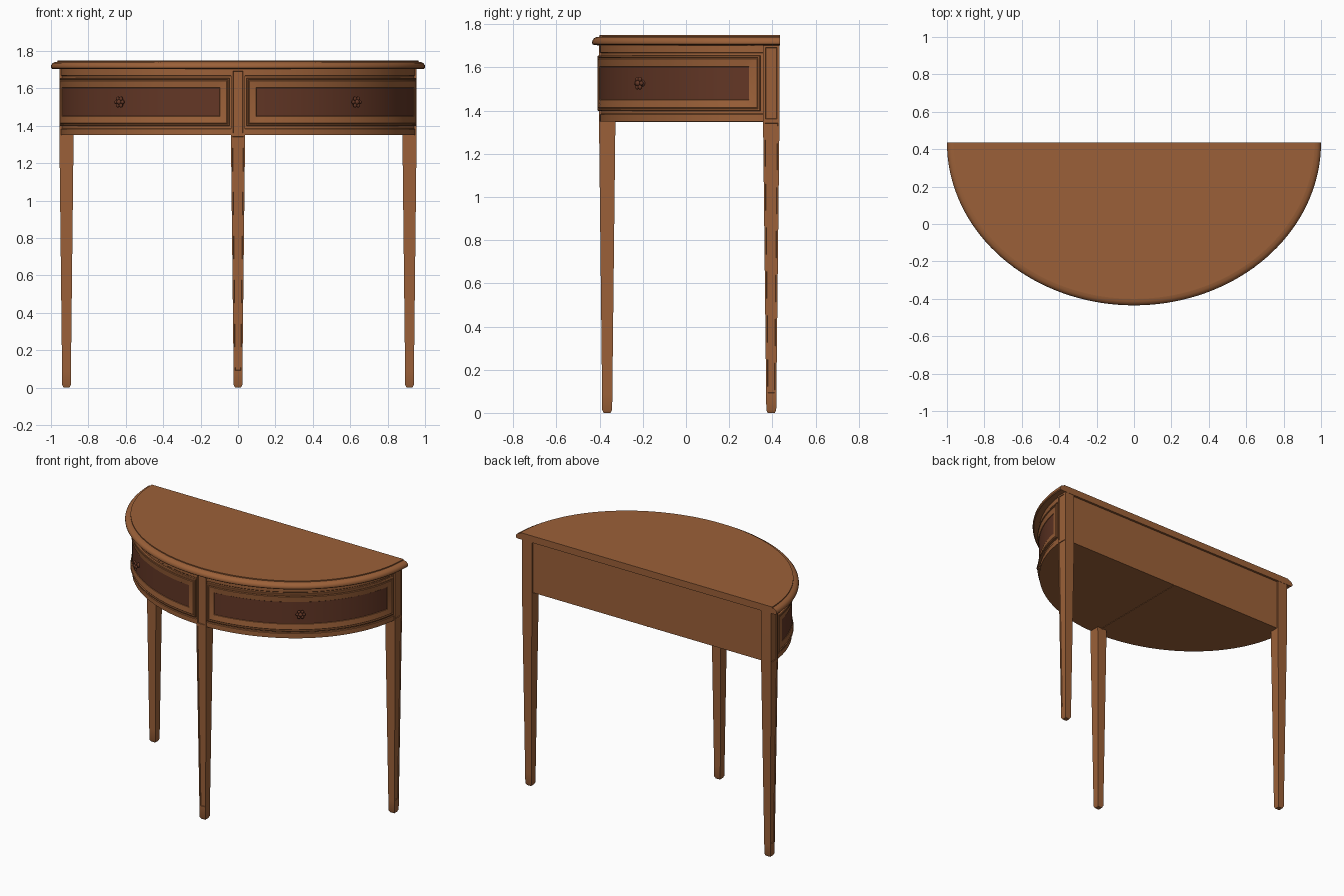
import bpy, bmesh, math
from mathutils import Matrix, Vector

if "Cube" in bpy.data.objects:
    bpy.data.objects.remove(bpy.data.objects["Cube"])


def material(name, col):
    m = bpy.data.materials.new(name)
    m.diffuse_color = (*col, 1)
    m.use_nodes = True
    m.node_tree.nodes["Principled BSDF"].inputs["Base Color"].default_value = m.diffuse_color
    return m


WOOD = material("warm brown wood", (0.33, 0.118, 0.040))
DARK = material("dark red brown wood", (0.125, 0.038, 0.019))
A, B, YC = 0.945, 0.825, 0.43       # half-ellipse of the body


def finish(name, bm, mats, angle=30):
    bmesh.ops.recalc_face_normals(bm, faces=bm.faces)
    me = bpy.data.meshes.new(name)
    bm.to_mesh(me)
    bm.free()
    for m in mats:
        me.materials.append(m)
    for p in me.polygons:
        p.use_smooth = True
    me.set_sharp_from_angle(angle=math.radians(angle))
    ob = bpy.data.objects.new(name, me)
    bpy.context.collection.objects.link(ob)
    return ob


def point(t, o, z, a=A, b=B, yc=YC):
    return ((a + o) * math.sin(t), yc - (b + o) * math.cos(t), z)


def half_solid(name, profile, a, b, yc, tmax=math.pi / 2, n=72):
    """Sweep an (offset, z) edge profile round the half ellipse and cap it."""
    bm = bmesh.new()
    rows = [[bm.verts.new(point(-tmax + 2 * tmax * i / n, o, z, a, b, yc))
             for i in range(n + 1)] for o, z in profile]
    for r0, r1 in zip(rows, rows[1:]):
        for i in range(n):
            bm.faces.new((r0[i], r0[i + 1], r1[i + 1], r1[i]))
    bm.faces.new(rows[0])
    bm.faces.new(rows[-1])
    bm.faces.new([r[0] for r in rows] + [r[-1] for r in reversed(rows)])
    return finish(name, bm, [WOOD])


def box(name, lo, hi):
    bm = bmesh.new()
    bmesh.ops.create_cube(bm, size=1)
    for v in bm.verts:
        v.co = [l + (h - l) * (c + 0.5) for l, h, c in zip(lo, hi, v.co)]
    return finish(name, bm, [WOOD])


# Table top with rounded, stepped edge
half_solid("table_top", [(0.012, 1.703), (0.028, 1.704), (0.034, 1.709), (0.035, 1.717),
                         (0.033, 1.726), (0.026, 1.735), (0.014, 1.741), (0.0, 1.743),
                         (0.0, 1.75)], 0.965, 0.835, 0.435)

# Curved body with small beads above and below the drawers
half_solid("body", [(0.004, 1.35), (0.004, 1.382), (0.0, 1.386), (0.0, 1.666),
                    (0.004, 1.67), (0.004, 1.704)], A, B, YC, math.acos(0.01 / B))
box("underside_divider", (-0.006, -0.33, 1.347), (0.006, 0.42, 1.352))


def leg(name, cx, cy, outward):
    """Tapered leg and upper stile, with recessed panels on the outward face."""
    bm = bmesh.new()
    rings = []
    for z, h in ((0, 0.016), (0.014, 0.023), (0.085, 0.0237), (1.35, 0.038), (1.704, 0.038)):
        rings.append([bm.verts.new((cx + sx * h, cy + sy * h, z))
                      for sx, sy in ((-1, -1), (1, -1), (1, 1), (-1, 1))])
    for r0, r1 in zip(rings, rings[1:]):
        for i in range(4):
            j = (i + 1) % 4
            bm.faces.new((r0[i], r0[j], r1[j], r1[i]))
    bm.faces.new(rings[0])
    bm.faces.new(rings[-1])
    bmesh.ops.recalc_face_normals(bm, faces=bm.faces)
    bm.normal_update()
    panels = [f for f in bm.faces if f.normal.dot(Vector(outward)) > 0.9
              and f.calc_center_median().z > 0.1]
    for f in panels:
        upper = f.calc_center_median().z > 1.4
        bmesh.ops.inset_individual(bm, faces=[f], thickness=0.016 if upper else 0.011)
        bmesh.ops.inset_individual(bm, faces=[f], thickness=0.002, depth=-0.004)
    finish(name, bm, [WOOD])


leg("front_leg", 0, -0.365, (0, -1, 0))
for s, side in ((-1, "left"), (1, "right")):
    leg(f"back_leg_{side}", s * 0.917, 0.395, (s, 0, 0))


def drawer(name, s):
    """Nested rectangular rings on the curved front, closed by a dark panel."""
    t0, t1, z0, z1, n = 0.047, 1.468, 1.398, 1.656, 40
    bm = bmesh.new()
    rings = []
    for inset, o in ((0, -0.005), (0, 0.013), (0.003, 0.016), (0.009, 0.016), (0.012, 0.011),
                     (0.016, 0.014), (0.052, 0.009), (0.054, 0.006)):
        a, b = t0 + inset / 0.95, t1 - inset / 0.83
        ts = [a + (b - a) * i / n for i in range(n + 1)]
        rings.append([bm.verts.new(point(s * t, o, z0 + inset)) for t in ts] +
                     [bm.verts.new(point(s * t, o, z1 - inset)) for t in reversed(ts)])
    m = len(rings[0])
    for r0, r1 in zip(rings, rings[1:]):
        for i in range(m):
            j = (i + 1) % m
            bm.faces.new((r0[i], r0[j], r1[j], r1[i]))
    last = rings[-1]
    for i in range(n):
        f = bm.faces.new((last[i], last[i + 1], last[m - 2 - i], last[m - 1 - i]))
        f.material_index = 1
    finish(name, bm, [WOOD, DARK], 20)


def knob(name, s):
    """Flower-shaped pull: stem, six petals and a round centre."""
    t = s * 0.71
    p = Vector(point(t, 0.006, 1.527))
    nrm = Vector((math.sin(t) / A, -math.cos(t) / B, 0)).normalized()
    base = Matrix.Translation(p) @ nrm.to_track_quat('Z', 'Y').to_matrix().to_4x4()
    bm = bmesh.new()
    bmesh.ops.create_cone(bm, cap_ends=True, segments=16, radius1=0.016, radius2=0.012,
                          depth=0.026, matrix=base @ Matrix.Translation((0, 0, 0.012)))
    for k in range(6):
        q = k * math.pi / 3
        bmesh.ops.create_uvsphere(
            bm, u_segments=12, v_segments=8, radius=0.011,
            matrix=base @ Matrix.Translation((0.021 * math.cos(q), 0.021 * math.sin(q), 0.024))
            @ Matrix.Diagonal((1, 1, 0.8, 1)))
    bmesh.ops.create_uvsphere(bm, u_segments=16, v_segments=10, radius=0.014,
                              matrix=base @ Matrix.Translation((0, 0, 0.026)))
    finish(name, bm, [DARK], 40)


for s, side in ((-1, "left"), (1, "right")):
    drawer(f"drawer_{side}", s)
    knob(f"drawer_knob_{side}", s)
